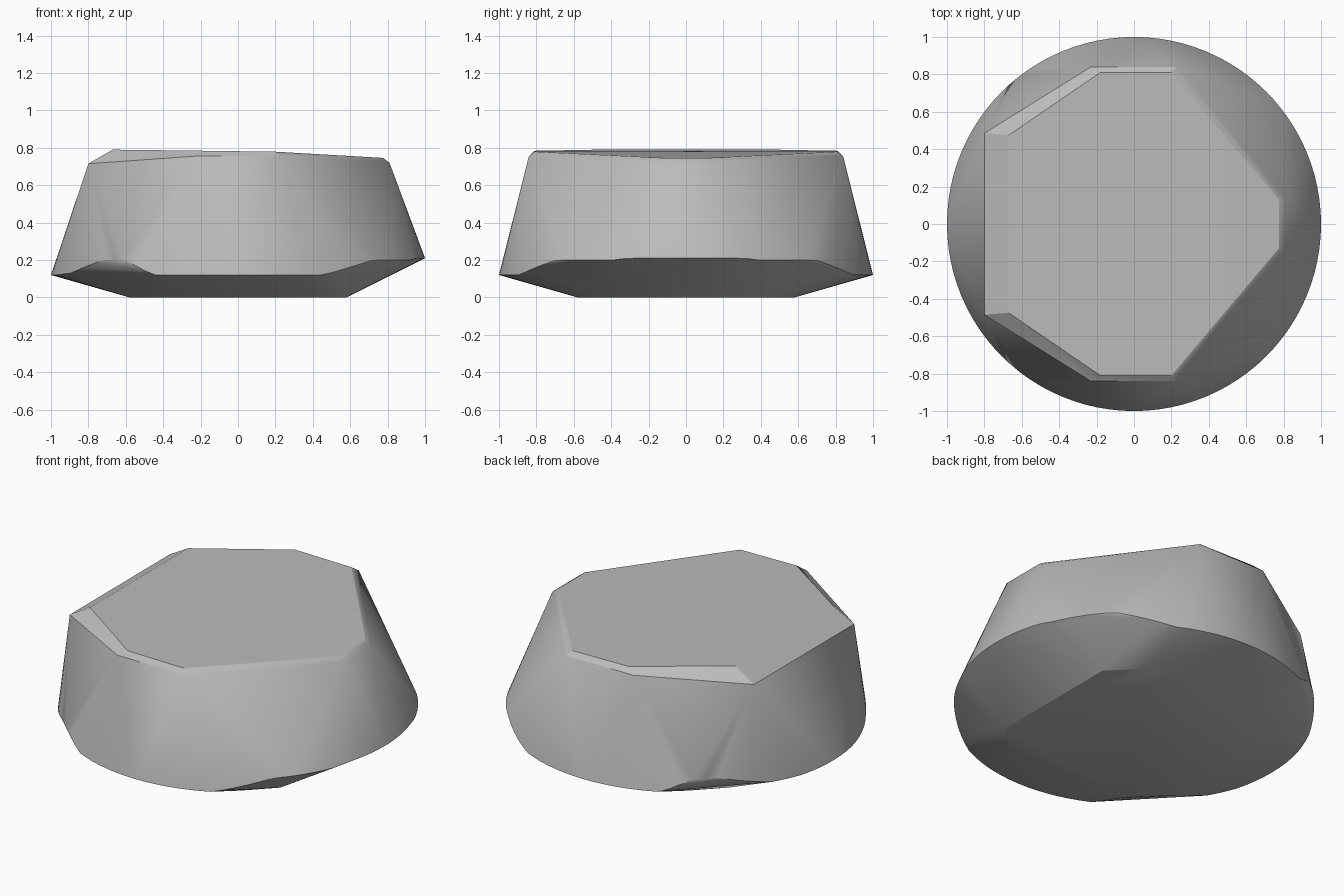
import bpy, bmesh, math

old = bpy.data.objects.get("Cube")
if old:
    bpy.data.objects.remove(old, do_unlink=True)

# Rim height by angle from +x, the same on both sides of y = 0
RIM = [(0, .21), (18, .21), (23, .2), (44, .2), (63, .12), (117, .12),
       (127, .2), (136, .2), (153, .13), (165, .12), (180, .12)]


def rim_height(angle):
    for (a, za), (b, zb) in zip(RIM, RIM[1:]):
        if a <= angle <= b:
            return za + (zb - za) * (angle - a) / (b - a)


# Half outlines (y > 0), mirrored for the other side
HALF = [
    (-.58, .42, 0), (-.42, .58, 0), (.42, .58, 0), (.58, .42, 0),       # base
    (-.8, .485, .715), (-.23, .84, .755), (.23, .84, .755),             # shoulder
    (.81, .135, .72),
    (-.67, .475, .79), (-.18, .81, .784), (.2, .81, .779),              # top
    (.775, .13, .746),
]

stone = bpy.data.materials.new("grey_stone")
stone.use_nodes = True
colour = (.5, .5, .5, 1)
stone.diffuse_color = colour
stone.node_tree.nodes["Principled BSDF"].inputs["Base Color"].default_value = colour

# Faceted body wrapped around the base, wavy round rim and chamfered top
bm = bmesh.new()
for x, y, z in HALF:
    for side in (-1, 1):
        bm.verts.new((x, y * side, z))
SEGMENTS = 96
for i in range(SEGMENTS):
    angle = 360 * i / SEGMENTS
    t = math.radians(angle)
    bm.verts.new((math.cos(t), math.sin(t), rim_height(min(angle, 360 - angle))))
hull = bmesh.ops.convex_hull(bm, input=bm.verts[:])
unused = [v for v in hull["geom_interior"] if isinstance(v, bmesh.types.BMVert)]
bmesh.ops.delete(bm, geom=unused, context='VERTS')
bmesh.ops.dissolve_limit(bm, angle_limit=math.radians(.5), verts=bm.verts[:], edges=bm.edges[:])
bmesh.ops.recalc_face_normals(bm, faces=bm.faces[:])

mesh = bpy.data.meshes.new("rock_body")
bm.to_mesh(mesh)
bm.free()
mesh.materials.append(stone)
rock = bpy.data.objects.new("rock_body", mesh)
bpy.context.collection.objects.link(rock)
bpy.context.view_layer.objects.active = rock
rock.select_set(True)
bpy.ops.object.shade_smooth_by_angle(angle=math.radians(25))
